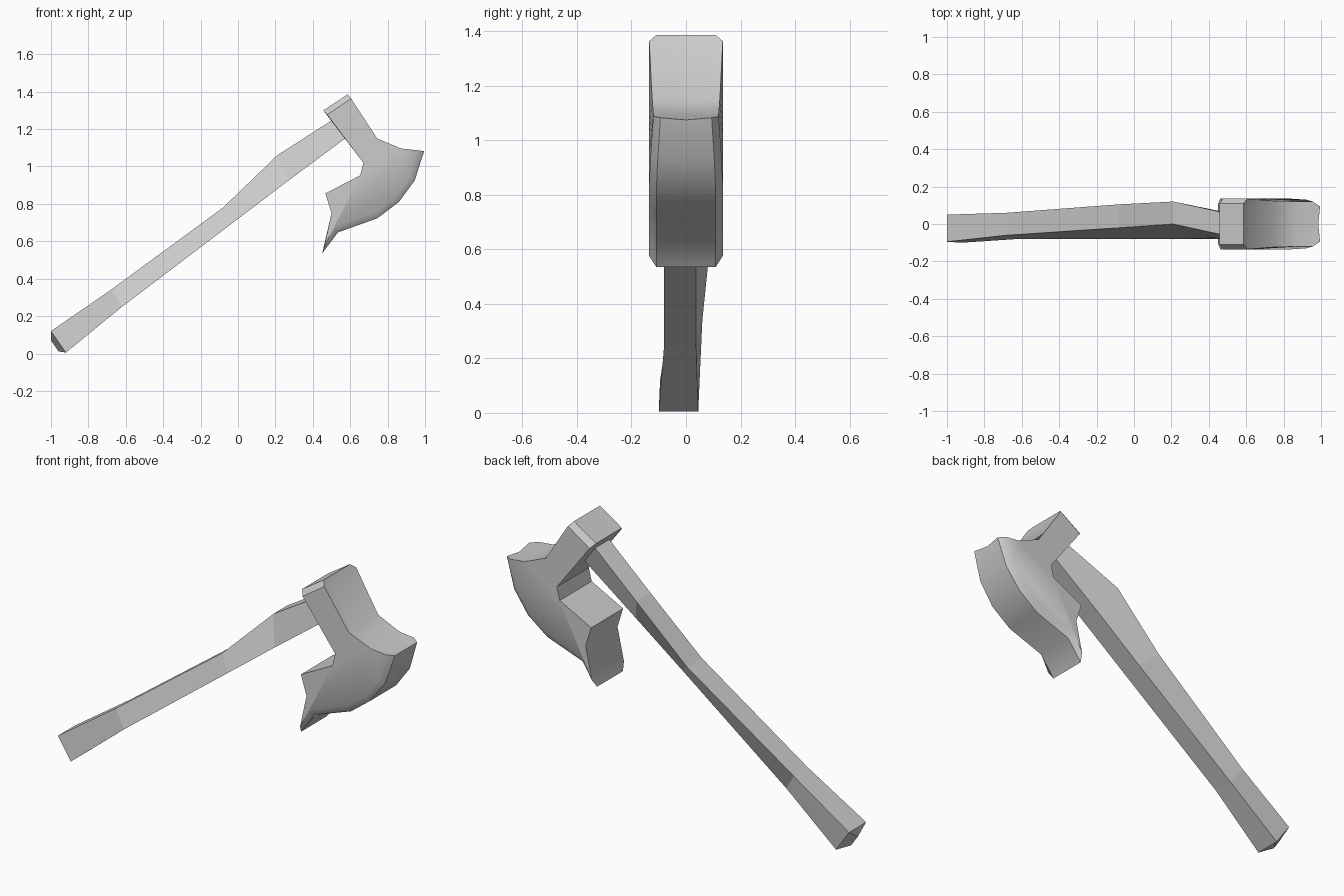
import bpy, bmesh

if "Cube" in bpy.data.objects:
    bpy.data.objects.remove(bpy.data.objects["Cube"])


def make_object(name, bm):
    bmesh.ops.recalc_face_normals(bm, faces=bm.faces)
    mesh = bpy.data.meshes.new(name)
    bm.to_mesh(mesh)
    bm.free()
    obj = bpy.data.objects.new(name, mesh)
    bpy.context.collection.objects.link(obj)
    return obj


def bridge(bm, rings):
    for a, b in zip(rings, rings[1:]):
        n = len(a)
        for i in range(n):
            j = (i + 1) % n
            bm.faces.new((a[i], a[j], b[j], b[i]))


# Handle: four-sided sections, each as top (x, z, ymin, ymax), bottom likewise
sections = [
    ((-1.00, 0.12, -0.095, 0.05), (-0.92, 0.005, -0.10, 0.045)),
    ((-0.68, 0.34, -0.06, 0.06), (-0.62, 0.25, -0.08, 0.037)),
    ((-0.08, 0.78, -0.02, 0.105), (0.00, 0.72, -0.08, 0.037)),
    ((0.21, 1.06, 0.00, 0.12), (0.27, 0.925, -0.08, 0.04)),
    ((0.53, 1.265, -0.07, 0.05), (0.60, 1.17, -0.08, 0.04)),
]
bm = bmesh.new()
rings = []
for (tx, tz, t0, t1), (bx, bz, b0, b1) in sections:
    rings.append([bm.verts.new(p) for p in
                  ((tx, t0, tz), (tx, t1, tz), (bx, b1, bz), (bx, b0, bz))])
bridge(bm, rings)
bm.faces.new(rings[-1])
# Roof-shaped butt end
t0, t1, b1, b0 = rings[0]
ra = bm.verts.new((-1.0, -0.025, 0.07))
rb = bm.verts.new((-0.96, -0.025, 0.012))
for f in ((t0, t1, ra), (t1, b1, rb, ra), (b1, b0, rb), (b0, t0, ra, rb)):
    bm.faces.new(f)
make_object("handle", bm)

# Axe head outline: outer x, z, then the side face's x, z and half width
outline = [
    (0.456, 1.30, 0.477, 1.277, 0.135),   # poll
    (0.586, 1.385, 0.605, 1.363, 0.135),
    (0.744, 1.15, 0.744, 1.15, 0.124),    # front of neck
    (0.872, 1.096, 0.872, 1.096, 0.12),
    (0.995, 1.082, 0.957, 1.087, 0.12),   # cutting edge
    (0.945, 0.925, 0.92, 0.94, 0.13),
    (0.86, 0.81, 0.845, 0.84, 0.135),
    (0.745, 0.723, 0.733, 0.757, 0.135),
    (0.535, 0.648, 0.515, 0.677, 0.135),
    (0.45, 0.535, 0.462, 0.575, 0.135),
    (0.50, 0.75, 0.50, 0.75, 0.135),      # back of beard
    (0.467, 0.856, 0.467, 0.856, 0.135),
    (0.653, 0.952, 0.653, 0.952, 0.135),
    (0.67, 1.02, 0.67, 1.02, 0.135),
]
bm = bmesh.new()
rings = []
for side in (-1, 1):
    inner, outer = [], []
    for i, (x, z, ix, iz, w) in enumerate(outline):
        inner.append(bm.verts.new((ix, side * w, iz)))
        outer.append(bm.verts.new((x, side * (w - 0.026), z)))
    rings += [inner, outer] if side < 0 else [outer, inner]
# Middle loop, slightly hollow at the horn
middle = [bm.verts.new((x - (0.01 if i == 4 else 0), 0, z - (0.008 if i == 4 else 0)))
          for i, (x, z, *_) in enumerate(outline)]
rings.insert(2, middle)
bridge(bm, rings)
bm.faces.new(rings[0])
bm.faces.new(rings[-1])
head = make_object("axe_head", bm)
bpy.context.view_layer.objects.active = head
head.select_set(True)
bpy.ops.object.shade_smooth_by_angle(angle=0.68)
